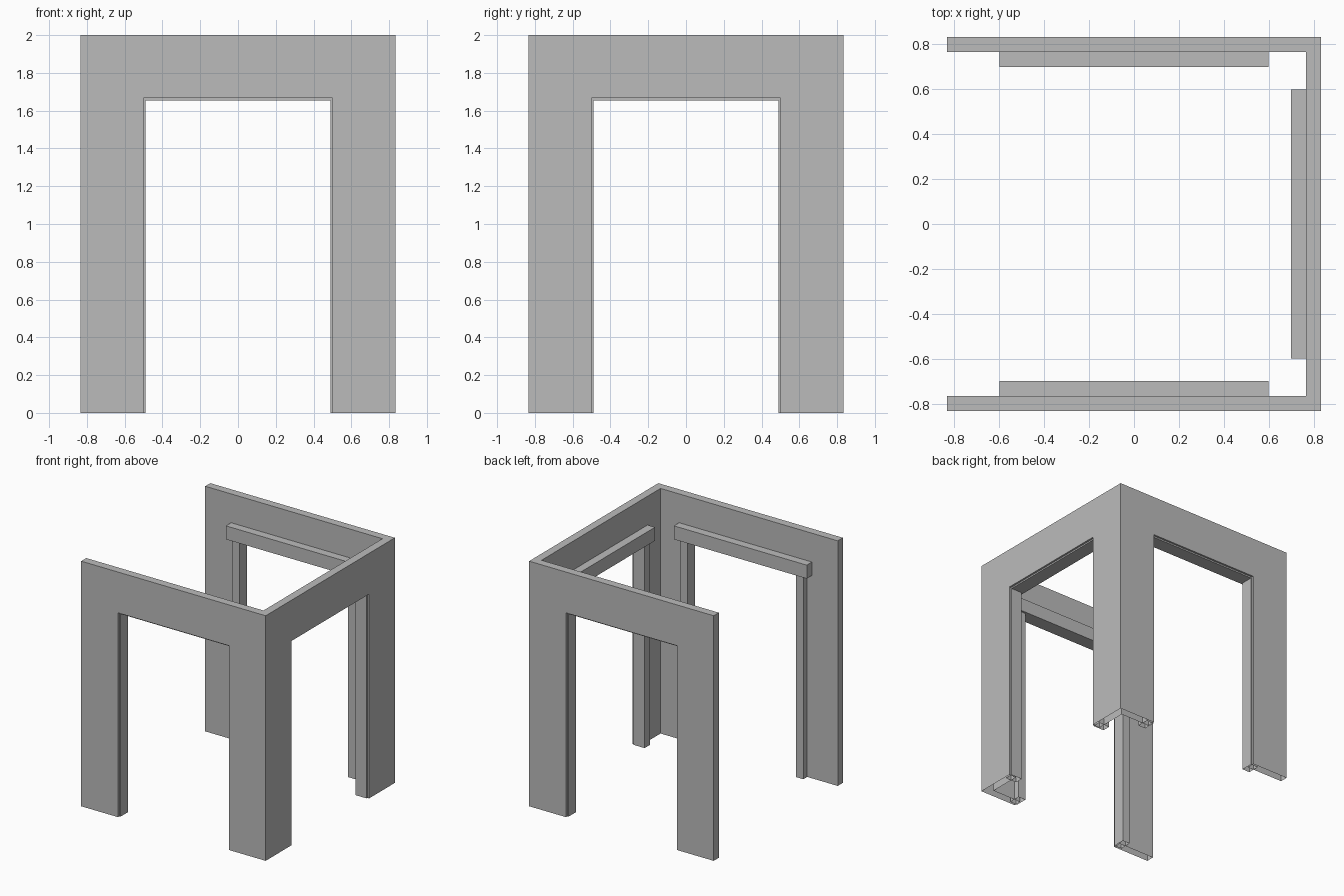
import bpy, bmesh
from mathutils import Matrix
from math import radians

cube = bpy.data.objects.get("Cube")
if cube:
    bpy.data.objects.remove(cube, do_unlink=True)

HALF, INNER, TOP = 0.833, 0.767, 2.0      # wall outside, wall inside, height
GAP, HEAD = 0.5, 1.667                    # opening half width and height
LINER = 0.817                             # outer face of the door frames

grey = bpy.data.materials.new("plain grey")
grey.use_nodes = True
grey.diffuse_color = (0.5, 0.5, 0.5, 1)
grey.node_tree.nodes["Principled BSDF"].inputs["Base Color"].default_value = (0.5, 0.5, 0.5, 1)


def open_base(bm):
    """Remove the faces that lie on the floor."""
    floor = [f for f in bm.faces if all(abs(v.co.z) < 1e-4 for v in f.verts)]
    bmesh.ops.delete(bm, geom=floor, context='FACES_ONLY')


def finish(name, bm):
    bmesh.ops.recalc_face_normals(bm, faces=bm.faces)
    mesh = bpy.data.meshes.new(name)
    bm.to_mesh(mesh)
    bm.free()
    mesh.materials.append(grey)
    obj = bpy.data.objects.new(name, mesh)
    bpy.context.collection.objects.link(obj)
    return obj


def box(name, low, high, angle=0, open_bottom=False):
    bm = bmesh.new()
    bmesh.ops.create_cube(bm, size=1)
    for v in bm.verts:
        v.co = [h if c > 0 else l for c, l, h in zip(v.co, low, high)]
    if open_bottom:
        open_base(bm)
    bm.transform(Matrix.Rotation(radians(angle), 4, 'Z'))
    return finish(name, bm)


# Three-sided wall: a U footprint raised to full height
bm = bmesh.new()
outline = [(-HALF, -HALF), (HALF, -HALF), (HALF, HALF), (-HALF, HALF),
           (-HALF, INNER), (INNER, INNER), (INNER, -INNER), (-HALF, -INNER)]
base = bm.faces.new([bm.verts.new((x, y, 0)) for x, y in outline])
raised = bmesh.ops.extrude_face_region(bm, geom=[base], use_keep_orig=True)
for v in raised["geom"]:
    if isinstance(v, bmesh.types.BMVert):
        v.co.z = TOP
walls = finish("walls", bm)

# Doorways cut through all three sides
cutters = [box("doorway_cutter_front_back", (-GAP, -1, -1), (GAP, 1, HEAD)),
           box("doorway_cutter_side", (0.7, -GAP, -1), (1, GAP, HEAD))]
for cutter in cutters:
    cutter.hide_render = True
    mod = walls.modifiers.new("doorway", 'BOOLEAN')
    mod.operation, mod.solver, mod.object = 'DIFFERENCE', 'EXACT', cutter
graph = bpy.context.evaluated_depsgraph_get()
cut = bpy.data.meshes.new_from_object(walls.evaluated_get(graph))
walls.modifiers.clear()
walls.data = cut
for cutter in cutters:
    bpy.data.objects.remove(cutter, do_unlink=True)
bm = bmesh.new()
bm.from_mesh(cut)
open_base(bm)
bm.to_mesh(cut)
bm.free()

# Door frames: two jambs and a longer lintel on the inside of each wall
for side, angle in (("front", 0), ("left", 90), ("back", 180)):
    box(side + "_lintel", (-0.6, -LINER, 1.655), (0.6, -0.7, 1.765), angle)
    for label, x in (("a", -0.557), ("b", 0.49)):
        box(f"{side}_jamb_{label}", (x, -LINER, 0), (x + 0.067, -0.717, 1.66), angle, True)
